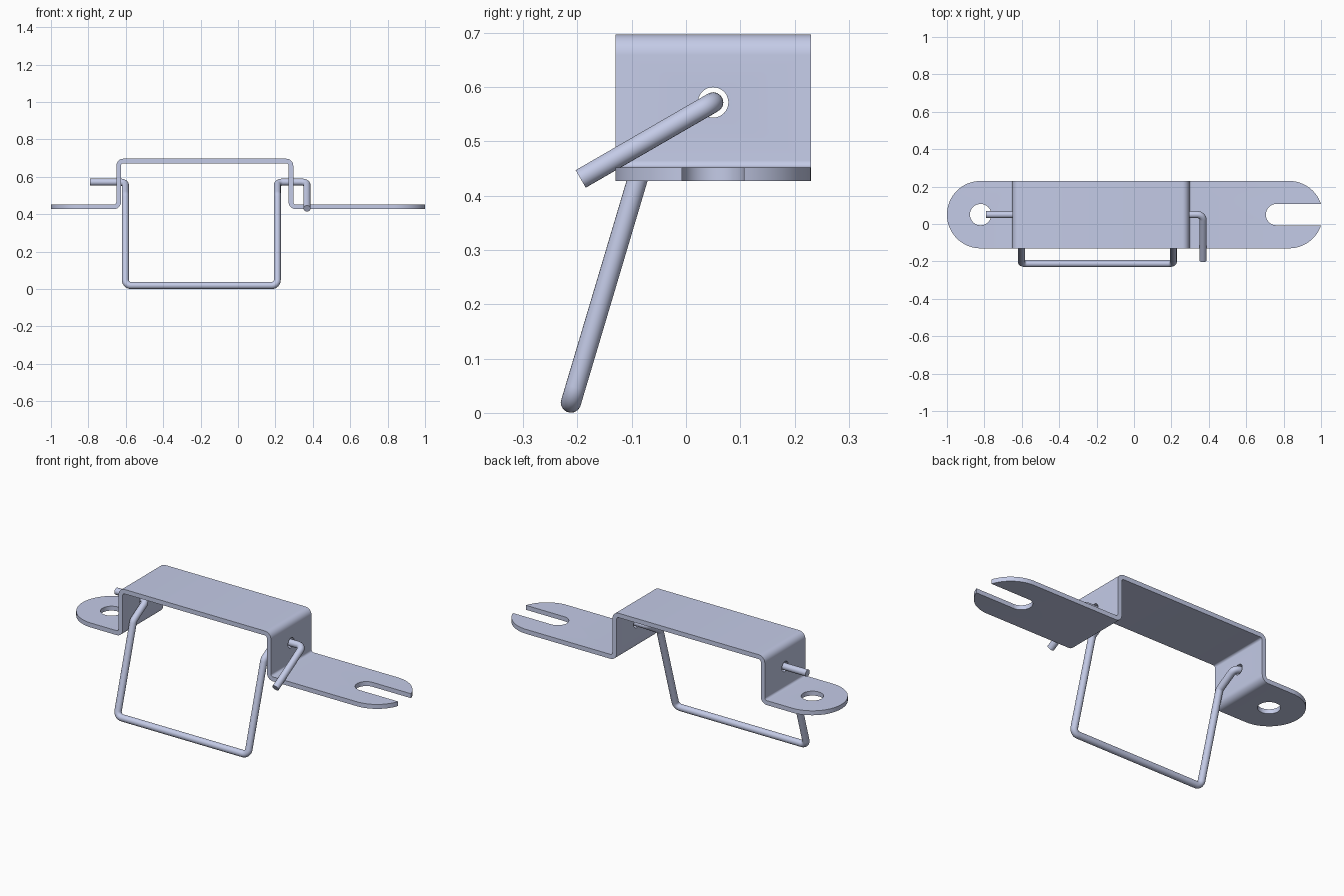
import bpy, bmesh, math
from mathutils import Vector

cube = bpy.data.objects.get("Cube")
if cube:
    bpy.data.objects.remove(cube, do_unlink=True)

MID_Y = 0.05        # centre line of the strip
WIDTH = 0.36
THICK = 0.025
HOLE_Z = 0.572

steel = bpy.data.materials.new("pale_steel")
steel.use_nodes = True
steel.diffuse_color = (0.59, 0.638, 0.855, 1)
steel.node_tree.nodes["Principled BSDF"].inputs["Base Color"].default_value = steel.diffuse_color


def fillet(points, radius, steps=8):
    """Round the inner corners of a path with circular arcs."""
    pts = [Vector(p) for p in points]
    out = [pts[0]]
    for a, b, c in zip(pts, pts[1:], pts[2:]):
        u, v = (a - b).normalized(), (c - b).normalized()
        half = u.angle(v) / 2
        centre = b + (u + v).normalized() * radius / math.sin(half)
        start = (b + u * radius / math.tan(half) - centre).normalized()
        end = (b + v * radius / math.tan(half) - centre).normalized()
        out += [centre + start.slerp(end, i / steps) * radius for i in range(steps + 1)]
    return out + [pts[-1]]


def prism(name, outline, direction):
    """Extrude a closed outline along a direction."""
    bm = bmesh.new()
    face = bm.faces.new([bm.verts.new(p) for p in outline])
    ext = bmesh.ops.extrude_face_region(bm, geom=[face], use_keep_orig=True)
    verts = [v for v in ext["geom"] if isinstance(v, bmesh.types.BMVert)]
    bmesh.ops.translate(bm, verts=verts, vec=direction)
    bmesh.ops.recalc_face_normals(bm, faces=bm.faces)
    mesh = bpy.data.meshes.new(name)
    bm.to_mesh(mesh)
    bm.free()
    obj = bpy.data.objects.new(name, mesh)
    bpy.context.collection.objects.link(obj)
    return obj


def slot_outline(x0, x1, radius, steps=32):
    """Rounded plan outline around the strip centre line."""
    right = [math.pi * (i / steps - 0.5) for i in range(steps + 1)]
    arc = [(x1, a) for a in right] + [(x0, a + math.pi) for a in right]
    return [(x + radius * math.cos(a), MID_Y + radius * math.sin(a), 0) for x, a in arc]


def activate(obj):
    bpy.ops.object.select_all(action='DESELECT')
    obj.select_set(True)
    bpy.context.view_layer.objects.active = obj


def cut(target, cutter, operation='DIFFERENCE'):
    cutter.hide_render = True
    mod = target.modifiers.new("cut", 'BOOLEAN')
    mod.operation, mod.object, mod.solver = operation, cutter, 'EXACT'
    activate(target)
    bpy.ops.object.modifier_apply(modifier=mod.name)
    bpy.data.objects.remove(cutter, do_unlink=True)


def finish(obj):
    obj.data.materials.clear()
    obj.data.materials.append(steel)
    activate(obj)
    bpy.ops.object.shade_smooth_by_angle(angle=math.radians(30))


# Bent strip: raised channel with a flat tab at each end
low, high = 0.44, 0.6845
left_wall, right_wall = -0.638, 0.283
path = fillet([(-1.1, 0, low), (left_wall, 0, low), (left_wall, 0, high),
               (right_wall, 0, high), (right_wall, 0, low), (1.1, 0, low)], THICK)
upper, lower = [], []
for i, p in enumerate(path):
    along = (path[min(i + 1, len(path) - 1)] - path[max(i - 1, 0)]).normalized()
    normal = Vector((-along.z, 0, along.x)) * THICK / 2
    front = Vector((0, MID_Y - WIDTH / 2, 0))
    upper.append(p + normal + front)
    lower.append(p - normal + front)
bracket = prism("bracket", upper + lower[::-1], (0, WIDTH, 0))

# Rounded tab ends, mounting hole and open slot
up = (0, 0, 1)
cut(bracket, prism("end_trim", slot_outline(-0.82, 0.829, WIDTH / 2 + 0.0002), up), 'INTERSECT')
cut(bracket, prism("hole_cutter", slot_outline(-0.8201, -0.82, 0.057), up))
cut(bracket, prism("slot_cutter", slot_outline(0.762, 1.3, 0.057), up))

# Pivot holes through both walls
turn = [2 * math.pi * i / 48 for i in range(48)]
pivot = [(-0.75, MID_Y + 0.028 * math.cos(a), HOLE_Z + 0.028 * math.sin(a)) for a in turn]
cut(bracket, prism("pivot_cutter", pivot, (1.3, 0, 0)))
finish(bracket)

# Bent wire bail: pin, cranked legs, cross bar and side lever
left_leg, right_leg, lever = -0.602, 0.21, 0.369
knee, foot = (-0.068, 0.502), (-0.212, 0.019)
wire_path = fillet([
    (-0.79, MID_Y, HOLE_Z), (left_leg, MID_Y, HOLE_Z), (left_leg, *knee), (left_leg, *foot),
    (right_leg, *foot), (right_leg, *knee), (right_leg, MID_Y, HOLE_Z),
    (lever, MID_Y, HOLE_Z), (lever, -0.194, 0.431)], 0.03)
curve = bpy.data.curves.new("wire_bail", 'CURVE')
curve.dimensions = '3D'
curve.bevel_depth = 0.0188
curve.bevel_resolution = 6
curve.use_fill_caps = True
spline = curve.splines.new('POLY')
spline.points.add(len(wire_path) - 1)
for point, p in zip(spline.points, wire_path):
    point.co = (*p, 1)
wire = bpy.data.objects.new("wire_bail", curve)
bpy.context.collection.objects.link(wire)
activate(wire)
bpy.ops.object.convert(target='MESH')
finish(bpy.context.view_layer.objects.active)
